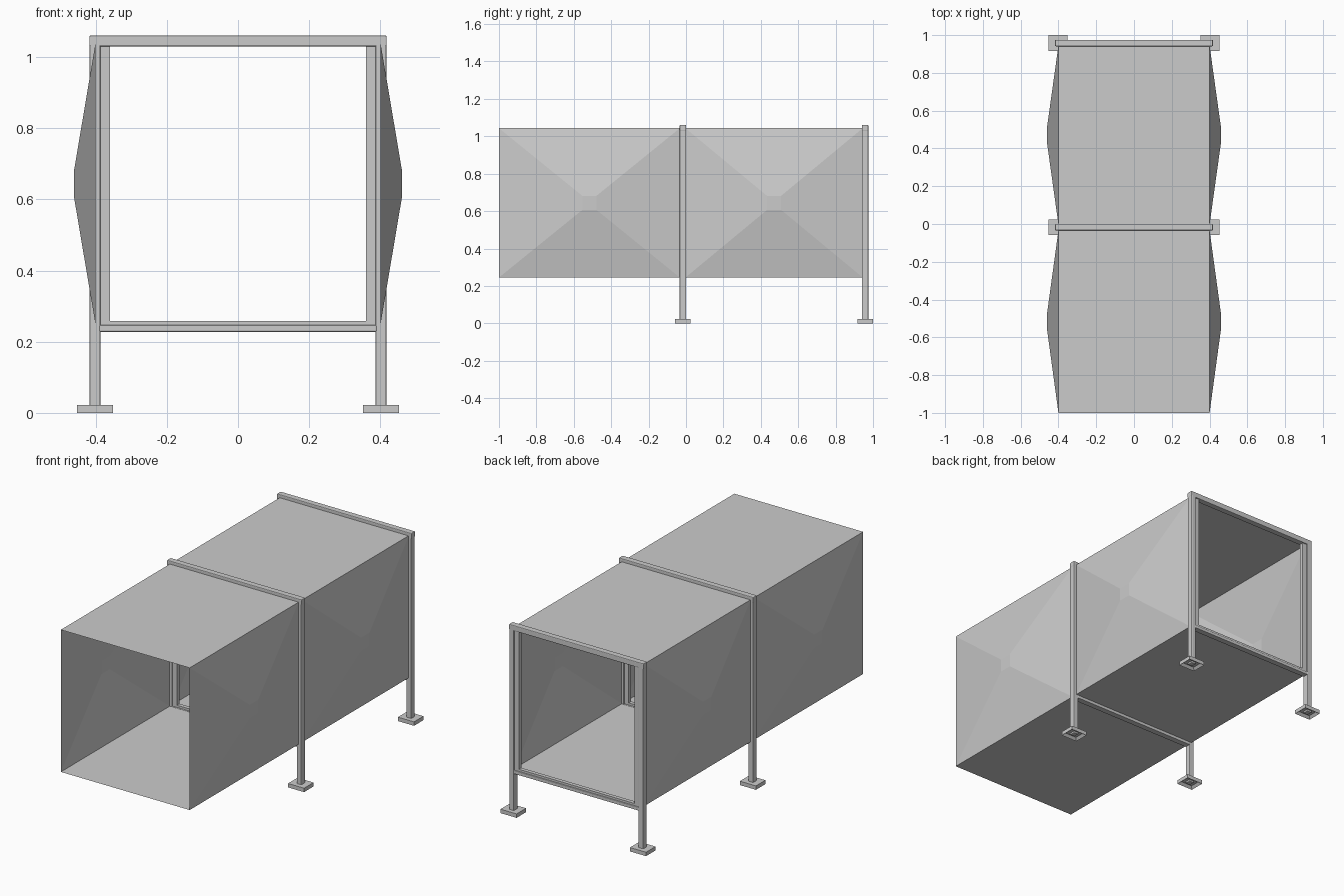
import bpy
import bmesh

cube = bpy.data.objects.get("Cube")
if cube:
    bpy.data.objects.remove(cube, do_unlink=True)

# Galvanised sheet colour
steel = bpy.data.materials.new("light grey steel")
steel.use_nodes = True
steel.diffuse_color = (0.6, 0.6, 0.6, 1)
steel.node_tree.nodes["Principled BSDF"].inputs["Base Color"].default_value = (0.6, 0.6, 0.6, 1)


def finish(name, bm):
    bmesh.ops.recalc_face_normals(bm, faces=bm.faces)
    mesh = bpy.data.meshes.new(name)
    bm.to_mesh(mesh)
    bm.free()
    mesh.materials.append(steel)
    obj = bpy.data.objects.new(name, mesh)
    bpy.context.collection.objects.link(obj)
    return obj


def box(name, low, high, bevel=0.0):
    bm = bmesh.new()
    bmesh.ops.create_cube(bm, size=1)
    for v in bm.verts:
        v.co = [(a + b) / 2 + c * (b - a) for a, b, c in zip(low, high, v.co)]
    obj = finish(name, bm)
    if bevel:
        mod = obj.modifiers.new("rounded edges", "BEVEL")
        mod.width = bevel
        mod.segments = 2
    return obj


# Thin sheet duct with a shallow truncated pyramid pressed out of each side
HALF, LOW, HIGH = 0.40, 0.245, 1.043
BULGE, PATCH = 0.461, 0.037
MID_Z = (LOW + HIGH) / 2


def rect(bm, x, y0, y1, z0, z1):
    return [bm.verts.new((x, y, z)) for y, z in ((y0, z0), (y1, z0), (y1, z1), (y0, z1))]


def duct(name, y0, y1, bulged=True):
    bm = bmesh.new()
    mid = (y0 + y1) / 2
    right, left = [rect(bm, s * HALF, y0, y1, LOW, HIGH) for s in (-1, 1)]
    bm.faces.new((right[0], right[1], left[1], left[0]))
    bm.faces.new((right[3], right[2], left[2], left[3]))
    for side, outer in ((-1, right), (1, left)):
        if not bulged:
            bm.faces.new(outer)
            continue
        inner = rect(bm, side * BULGE, mid - PATCH, mid + PATCH, MID_Z - PATCH, MID_Z + PATCH)
        bm.faces.new(inner)
        for i in range(4):
            j = (i + 1) % 4
            bm.faces.new((outer[i], outer[j], inner[j], inner[i]))
    finish(name, bm)


duct("front_duct", -1.0, -0.033)
duct("duct_joint", -0.033, -0.003, bulged=False)
duct("back_duct", -0.003, 0.945)


# Foot plate, hollow underneath
def foot(name, x, y):
    obj = box(name, (x - 0.05, y - 0.042, 0), (x + 0.05, y + 0.042, 0.022))
    bm = bmesh.new()
    bm.from_mesh(obj.data)
    bottom = min(bm.faces, key=lambda f: f.calc_center_median().z)
    bmesh.ops.inset_region(bm, faces=[bottom], thickness=0.018)
    for v in bottom.verts:
        v.co.z = 0.014
    bm.to_mesh(obj.data)
    bm.free()


# Support frames: posts, cross bars, inner flange and feet
for place, y in (("middle", -0.017), ("back", 0.958)):
    a, b = y - 0.017, y + 0.017
    for side, s in (("right", -1), ("left", 1)):
        x = s * 0.402
        box(f"{place}_{side}_post", (x - 0.015, a, 0.004), (x + 0.015, b, 1.05), 0.004)
        foot(f"{place}_{side}_foot", x, y)
        f = s * 0.3745
        box(f"{place}_{side}_flange", (f - 0.0145, a + 0.006, 0.25), (f + 0.0145, b - 0.006, 1.04))
    box(f"{place}_top_bar", (-0.418, a, 1.03), (0.418, b, 1.061), 0.004)
    box(f"{place}_bottom_bar", (-0.39, a, 0.228), (0.39, b, 0.247), 0.003)
    box(f"{place}_bottom_flange", (-0.39, a + 0.006, 0.243), (0.39, b - 0.006, 0.259))
